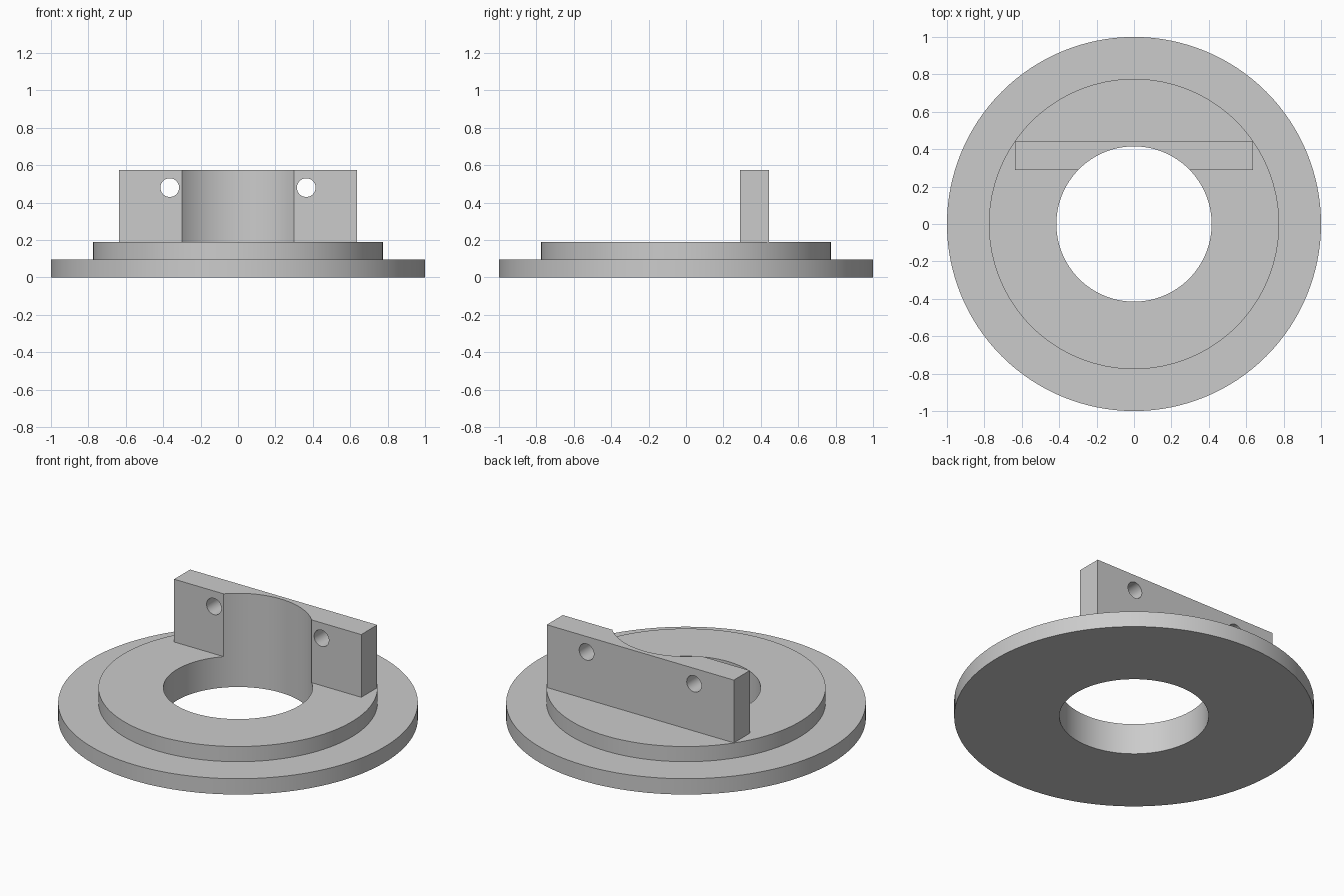
import bpy, bmesh, math

SEG = 128
BORE_R, STEP_R, RIM_R = 0.415, 0.776, 1.0
RIM_Z, STEP_Z, TOP_Z = 0.097, 0.19, 0.575

if "Cube" in bpy.data.objects:
    bpy.data.objects.remove(bpy.data.objects["Cube"], do_unlink=True)

grey = bpy.data.materials.new("plain grey")
grey.use_nodes = True
colour = (0.6, 0.6, 0.6, 1)
grey.diffuse_color = colour
grey.node_tree.nodes["Principled BSDF"].inputs["Base Color"].default_value = colour


def finish(obj):
    """Give the part its colour and smooth its curved faces."""
    obj.data.materials.clear()
    obj.data.materials.append(grey)
    bpy.ops.object.select_all(action='DESELECT')
    obj.select_set(True)
    bpy.context.view_layer.objects.active = obj
    bpy.ops.object.shade_smooth_by_angle(angle=math.radians(30))


def cut(obj, radius, location, rotation=(0, 0, 0), segments=SEG):
    """Drill a round hole through the part."""
    bpy.ops.mesh.primitive_cylinder_add(vertices=segments, radius=radius, depth=2,
                                        location=location, rotation=rotation)
    cutter = bpy.context.object
    cutter.hide_render = True
    mod = obj.modifiers.new("hole", 'BOOLEAN')
    mod.operation, mod.solver, mod.object = 'DIFFERENCE', 'EXACT', cutter
    bpy.context.view_layer.objects.active = obj
    bpy.ops.object.modifier_apply(modifier=mod.name)
    bpy.data.objects.remove(cutter, do_unlink=True)


# Stepped ring: a closed profile spun around the z axis
profile = [(BORE_R, 0), (RIM_R, 0), (RIM_R, RIM_Z), (STEP_R, RIM_Z),
           (STEP_R, STEP_Z), (BORE_R, STEP_Z)]
bm = bmesh.new()
verts = [bm.verts.new((r, 0, z)) for r, z in profile]
edges = [bm.edges.new((a, b)) for a, b in zip(verts, verts[1:] + verts[:1])]
bmesh.ops.spin(bm, geom=verts + edges, cent=(0, 0, 0), axis=(0, 0, 1),
               angle=math.tau, steps=SEG, use_merge=True)
bmesh.ops.remove_doubles(bm, verts=bm.verts, dist=1e-5)
bmesh.ops.recalc_face_normals(bm, faces=bm.faces)
mesh = bpy.data.meshes.new("stepped_flange")
bm.to_mesh(mesh)
bm.free()
flange = bpy.data.objects.new("stepped_flange", mesh)
bpy.context.collection.objects.link(flange)
finish(flange)

# Upright plate, scooped by the bore and drilled with two bolt holes
front, back = 0.288, 0.443
bpy.ops.mesh.primitive_cube_add(size=1, location=(0, (front + back) / 2, (STEP_Z + TOP_Z) / 2))
plate = bpy.context.object
plate.name = "upright_plate"
plate.scale = (1.27, back - front, TOP_Z - STEP_Z)
bpy.ops.object.transform_apply(location=True, rotation=True, scale=True)
cut(plate, BORE_R, (0, 0, 0.4))
for side in (-1, 1):
    cut(plate, 0.05, (side * 0.365, 0.3, 0.48), (math.pi / 2, 0, 0), 48)
finish(plate)
